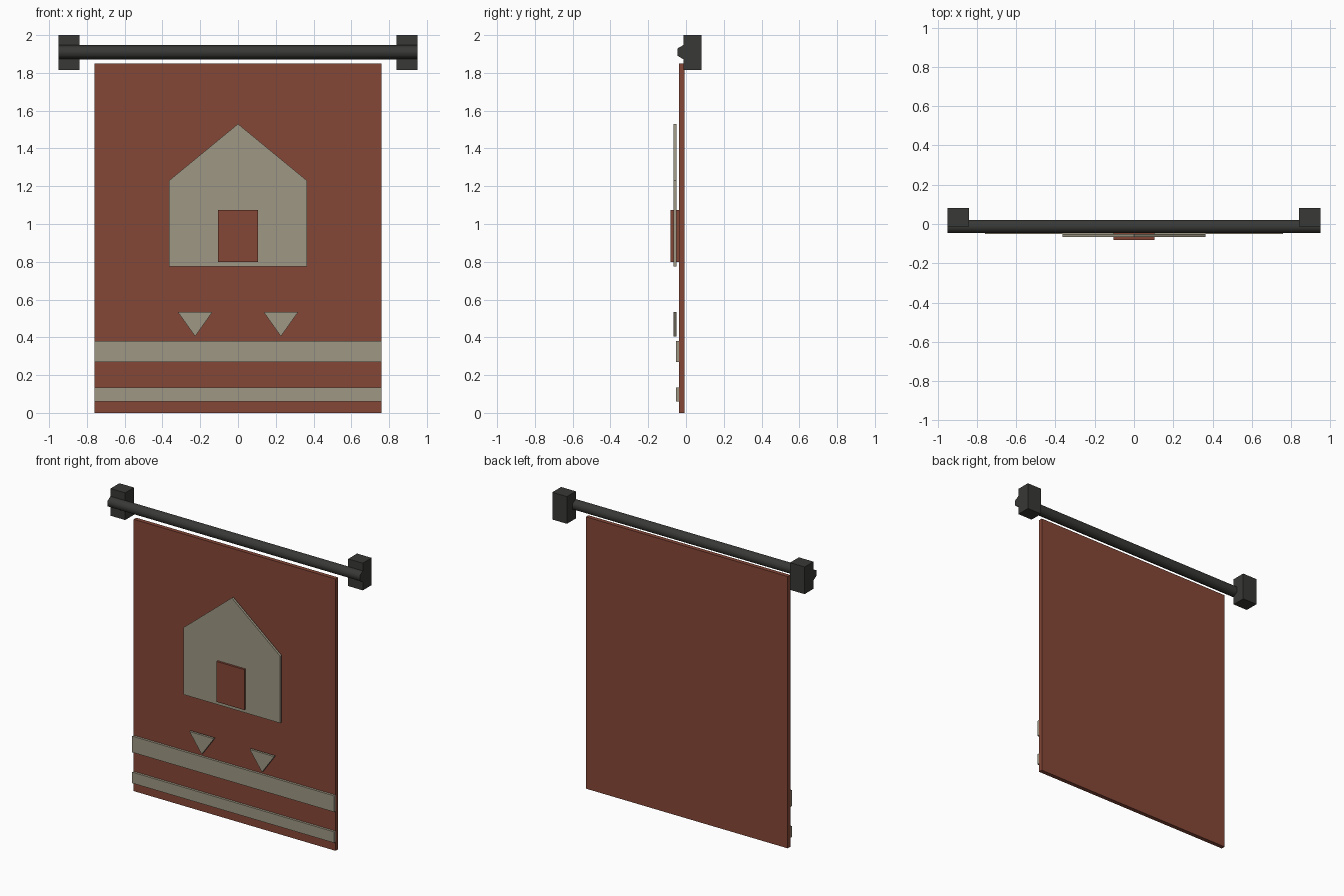
import bpy, math

if "Cube" in bpy.data.objects:
    bpy.data.objects.remove(bpy.data.objects["Cube"])


def material(name, rgb):
    m = bpy.data.materials.new(name)
    m.diffuse_color = (*rgb, 1)
    m.use_nodes = True
    m.node_tree.nodes["Principled BSDF"].inputs["Base Color"].default_value = m.diffuse_color
    return m


RED = material("red_cloth", (0.235, 0.063, 0.038))
TAN = material("tan_cloth", (0.345, 0.312, 0.233))
DARK = material("dark_metal", (0.04, 0.04, 0.037))


def panel(name, outline, y0, y1, mat):
    """Extrude an (x, z) outline, counter-clockwise from the front, from y0 to y1."""
    n = len(outline)
    verts = [(x, y, z) for y in (y0, y1) for x, z in outline]
    faces = [tuple(range(n)), tuple(range(2 * n - 1, n - 1, -1))]
    faces += [(i, i + n, (i + 1) % n + n, (i + 1) % n) for i in range(n)]
    mesh = bpy.data.meshes.new(name)
    mesh.from_pydata(verts, [], faces)
    mesh.materials.append(mat)
    ob = bpy.data.objects.new(name, mesh)
    bpy.context.collection.objects.link(ob)
    return ob


def box(name, x0, x1, z0, z1, y0, y1, mat):
    return panel(name, [(x0, z0), (x1, z0), (x1, z1), (x0, z1)], y0, y1, mat)


# Hanging cloth and its two stripes
box("banner_cloth", -0.76, 0.76, 0.0, 1.85, -0.036, -0.008, RED)
box("upper_stripe", -0.76, 0.76, 0.27, 0.38, -0.052, -0.036, TAN)
box("lower_stripe", -0.76, 0.76, 0.06, 0.135, -0.052, -0.036, TAN)

# House emblem with door
panel("house_emblem", [(-0.365, 0.775), (0.365, 0.775), (0.365, 1.23),
                       (0, 1.53), (-0.365, 1.23)], -0.067, -0.051, TAN)
box("emblem_door", -0.105, 0.105, 0.80, 1.075, -0.081, -0.036, RED)

# Mirrored triangles and wall brackets
for side, s in (("left", -1), ("right", 1)):
    cx = 0.227 * s
    panel(side + "_triangle", [(cx - 0.092, 0.535), (cx, 0.405), (cx + 0.092, 0.535)],
          -0.067, -0.051, TAN)
    bx = 0.895 * s
    box(side + "_bracket", bx - 0.055, bx + 0.055, 1.815, 2.0, -0.014, 0.081, DARK)

# Six-sided rod, a corner pointing up
bpy.ops.mesh.primitive_cylinder_add(vertices=6, radius=0.038, depth=1.9,
                                    location=(0, -0.013, 1.91),
                                    rotation=(0, math.pi / 2, 0))
rod = bpy.context.object
rod.name = "hanging_rod"
bpy.ops.object.transform_apply(location=False, rotation=True, scale=False)
top = max(v.co.z for v in rod.data.vertices)
if top < 0.037:
    rod.rotation_euler.x = math.pi / 6
rod.data.materials.append(DARK)
bpy.ops.object.shade_smooth_by_angle(angle=math.radians(65))
